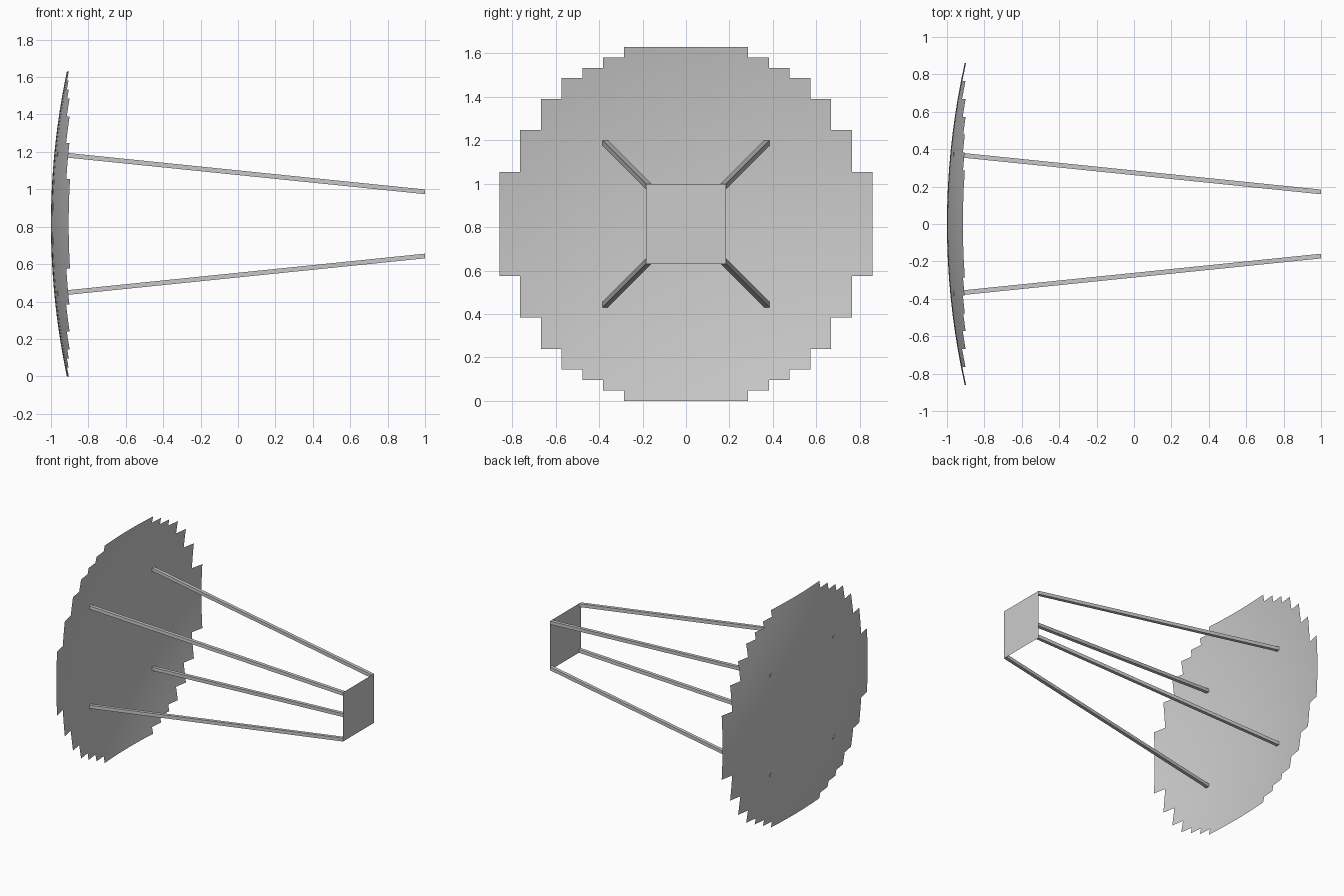
import bpy, bmesh
from mathutils import Vector

if "Cube" in bpy.data.objects:
    bpy.data.objects.remove(bpy.data.objects["Cube"])

CZ = 0.815            # height of the dish axis
CURVE = 0.128         # paraboloid depth factor
HALF_Y, HALF_Z = 0.86, 0.815

grey = bpy.data.materials.new("light grey")
grey.use_nodes = True
colour = (0.6, 0.6, 0.6, 1)
grey.diffuse_color = colour
grey.node_tree.nodes["Principled BSDF"].inputs["Base Color"].default_value = colour


def add_object(name, bm):
    mesh = bpy.data.meshes.new(name)
    bm.to_mesh(mesh)
    bm.free()
    mesh.materials.append(grey)
    obj = bpy.data.objects.new(name, mesh)
    bpy.context.collection.objects.link(obj)
    return obj


# Reflector: a grid trimmed to a stepped disc, then bent to a paraboloid
bm = bmesh.new()
bmesh.ops.create_grid(bm, x_segments=18, y_segments=34, size=1)
for v in bm.verts:
    v.co = Vector((0, v.co.x * HALF_Y, v.co.y * HALF_Z))
outside = [f for f in bm.faces if f.calc_center_median().length > 0.845]
bmesh.ops.delete(bm, geom=outside, context='FACES')
for v in bm.verts:
    v.co.x = -1 + CURVE * v.co.length_squared
    v.co.z += CZ
for f in bm.faces:
    f.smooth = True
add_object("reflector_dish", bm)

# Feed plate at the focus
bm = bmesh.new()
s = 0.184
bm.faces.new([bm.verts.new((1, y, CZ + z)) for y, z in ((-s, -s), (s, -s), (s, s), (-s, s))])
add_object("feed_plate", bm)


# Four square struts spreading from the plate back to the dish
def strut(name, sy, sz):
    bm = bmesh.new()
    bmesh.ops.create_cube(bm, size=1)
    for v in bm.verts:
        front = v.co.x > 0
        spread = 0.1715 if front else 0.3725
        v.co = Vector((1 if front else -0.967,
                       sy * spread + v.co.y * 0.025,
                       CZ + sz * spread + v.co.z * 0.025))
    add_object(name, bm)


for side, sy in (("front", -1), ("back", 1)):
    for level, sz in (("lower", -1), ("upper", 1)):
        strut(f"{side}_{level}_strut", sy, sz)
